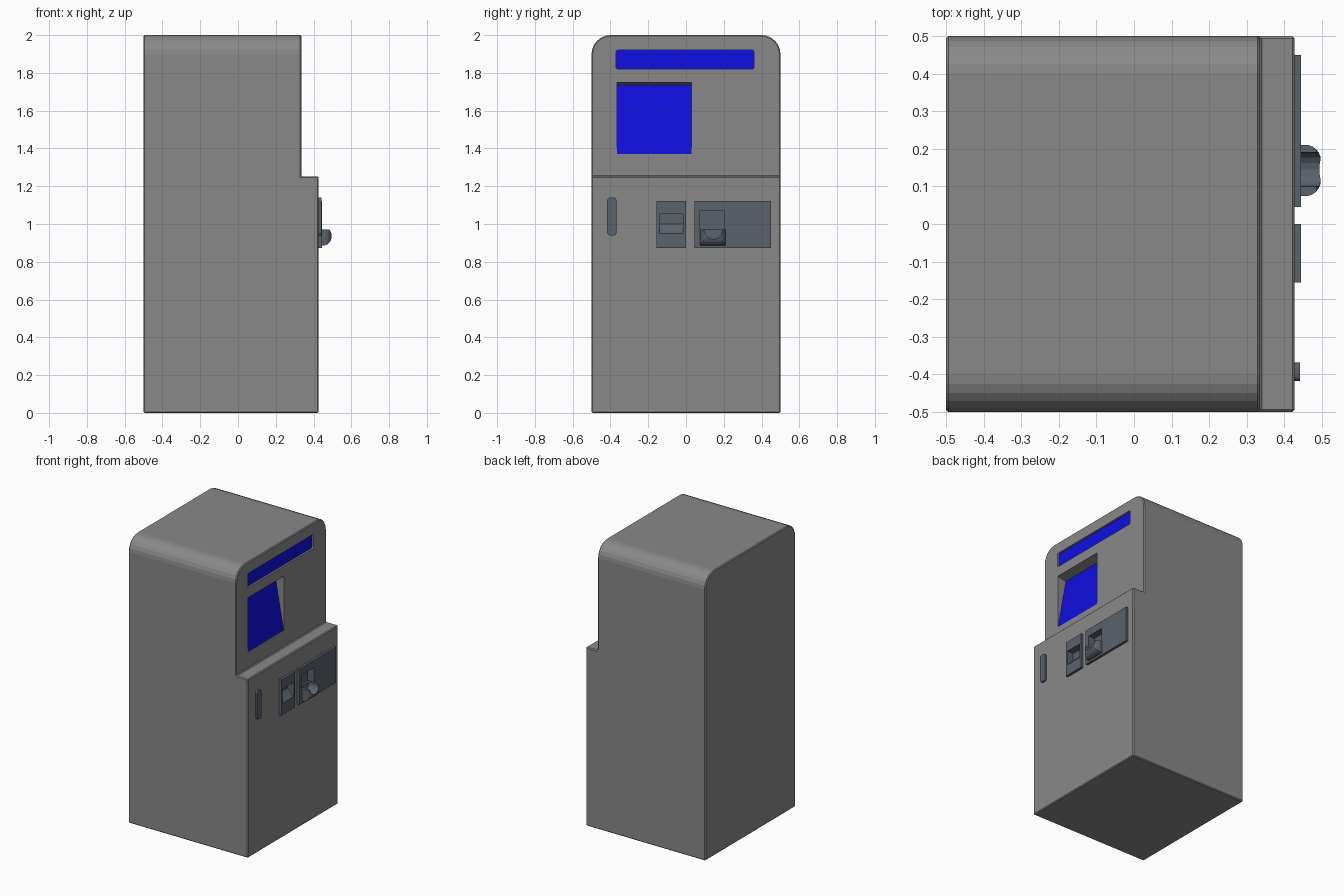
import bpy, bmesh, math

if "Cube" in bpy.data.objects:
    bpy.data.objects.remove(bpy.data.objects["Cube"])


def material(name, rgb):
    m = bpy.data.materials.new(name)
    m.diffuse_color = (*rgb, 1)
    m.use_nodes = True
    m.node_tree.nodes["Principled BSDF"].inputs["Base Color"].default_value = m.diffuse_color
    return m


GREY = material("body grey", (0.25, 0.25, 0.25))
BLUE = material("screen blue", (0.005, 0.005, 0.75))
SLATE = material("slot slate", (0.105, 0.122, 0.15))


def prism(name, pts, axis, a, b, mat=None):
    """Extrude a 2D profile along an axis: x (pts yz), y (pts xz) or z (pts xy)."""
    place = {"x": lambda p, t: (t, p[0], p[1]),
             "y": lambda p, t: (p[0], t, p[1]),
             "z": lambda p, t: (p[0], p[1], t)}[axis]
    bm = bmesh.new()
    lo = [bm.verts.new(place(p, a)) for p in pts]
    hi = [bm.verts.new(place(p, b)) for p in pts]
    bm.faces.new(lo)
    bm.faces.new(hi[::-1])
    n = len(pts)
    for i in range(n):
        bm.faces.new((lo[i], hi[i], hi[(i + 1) % n], lo[(i + 1) % n]))
    bmesh.ops.recalc_face_normals(bm, faces=bm.faces)
    me = bpy.data.meshes.new(name)
    bm.to_mesh(me)
    bm.free()
    ob = bpy.data.objects.new(name, me)
    bpy.context.collection.objects.link(ob)
    if mat:
        me.materials.append(mat)
    return ob


def rounded(u0, u1, v0, v1, r, seg=4):
    """Rectangle with rounded corners."""
    pts = []
    for k, (u, v) in enumerate(((u1 - r, v1 - r), (u0 + r, v1 - r), (u0 + r, v0 + r), (u1 - r, v0 + r))):
        for i in range(seg + 1):
            t = math.pi / 2 * (k + i / seg)
            pts.append((u + r * math.cos(t), v + r * math.sin(t)))
    return pts


def rect(u0, u1, v0, v1):
    return [(u0, v0), (u1, v0), (u1, v1), (u0, v1)]


def apply_modifiers(ob):
    bpy.context.view_layer.objects.active = ob
    for m in list(ob.modifiers):
        bpy.ops.object.modifier_apply(modifier=m.name)


def boolean(ob, cutter, op="DIFFERENCE"):
    m = ob.modifiers.new("cut", "BOOLEAN")
    m.operation = op
    m.solver = "EXACT"
    m.object = cutter
    apply_modifiers(ob)
    bpy.data.objects.remove(cutter)


def bevel(ob, width, segments=1, angle=60):
    m = ob.modifiers.new("bevel", "BEVEL")
    m.width = width
    m.segments = segments
    m.limit_method = "ANGLE"
    m.angle_limit = math.radians(angle)
    apply_modifiers(ob)


# Cabinet: stepped side profile with rounded top edges
cabinet = prism("cabinet", [(-0.5, 0), (0.427, 0), (0.427, 1.252), (0.335, 1.252), (0.335, 2), (-0.5, 2)],
                "y", -0.5, 0.5, GREY)
bm = bmesh.new()
bm.from_mesh(cabinet.data)
top = [e for e in bm.edges
       if all(v.co.z > 1.99 for v in e.verts) and abs(e.verts[0].co.y - e.verts[1].co.y) < 0.01]
bmesh.ops.bevel(bm, geom=top, offset=0.1, segments=6, profile=0.5, affect="EDGES")
bm.to_mesh(cabinet.data)
bm.free()
bevel(cabinet, 0.006)

# Recessed header strip
boolean(cabinet, prism("cutter", rounded(-0.37, 0.36, 1.82, 1.92, 0.01), "x", 0.318, 0.4))
prism("header_strip", rounded(-0.37, 0.36, 1.82, 1.92, 0.01), "x", 0.315, 0.322, BLUE)

# Screen leaning back into its recess
boolean(cabinet, prism("cutter", [(0.33, 1.37), (0.265, 1.735), (0.335, 1.75), (0.4, 1.764), (0.4, 1.37)],
                       "y", -0.365, 0.03))
prism("screen", [(0.328, 1.371), (0.262, 1.735), (0.267, 1.736), (0.333, 1.371)], "y", -0.365, 0.03, BLUE)

# Card slot plate
prism("card_slot", rounded(-0.417, -0.368, 0.94, 1.14, 0.015), "x", 0.42, 0.441, SLATE)

# Two service panels, each with an opening set into the cabinet
for name, (y0, y1), hole in (("receipt_panel", (-0.155, 0.0), (-0.14, -0.015, 0.95, 1.052)),
                             ("tray_panel", (0.045, 0.45), (0.075, 0.205, 0.92, 1.07))):
    h = hole
    boolean(cabinet, prism("cutter", rect(h[0] - 0.006, h[1] + 0.006, h[2] - 0.006, h[3] + 0.006),
                           "x", 0.375, 0.6))
    panel = prism(name, rect(y0, y1, 0.872, 1.122), "x", 0.37, 0.444, SLATE)
    boolean(panel, prism("cutter", rect(*hole), "x", 0.395, 0.6))

# Sloped floor inside the receipt opening
prism("receipt_chute", [(0.395, 1.0), (0.44, 0.95), (0.395, 0.95)], "y", -0.14, -0.015, SLATE)

# Protruding tray with curved underside and a finger notch
tray = prism("coin_tray", [(0.40, 0.97), (0.485, 0.97), (0.494, 0.95), (0.496, 0.928), (0.489, 0.908),
                           (0.475, 0.893), (0.458, 0.886), (0.40, 0.886)], "y", 0.075, 0.21, SLATE)
boolean(tray, prism("cutter", rounded(0.30, 0.497, 0.074, 0.211, 0.042, 6), "z", 0.8, 1.1), "INTERSECT")
notch = [(0.19, 1.1), (0.10, 1.1)] + [
    (0.145 + 0.045 * math.cos(t), 0.96 + 0.04 * math.sin(t))
    for t in (math.pi * (1 + i / 8) for i in range(9))]
boolean(tray, prism("cutter", notch, "x", 0.415, 0.6))
